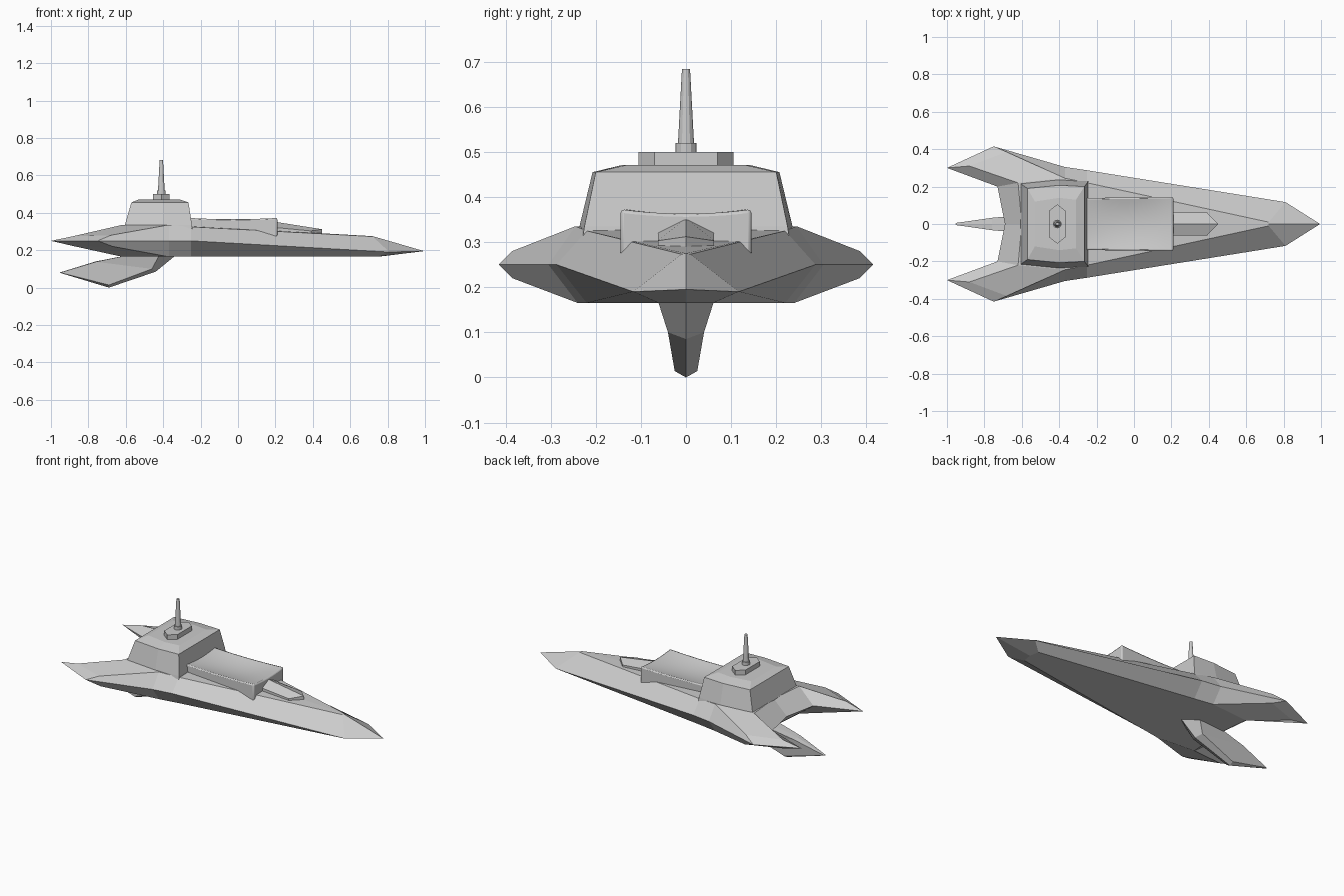
import bpy, bmesh, math
from mathutils import Vector

if "Cube" in bpy.data.objects:
    bpy.data.objects.remove(bpy.data.objects["Cube"])


def build(name, verts, faces, mirror=False):
    """Mesh from points; optionally mirrored and welded across y = 0."""
    bm = bmesh.new()
    for sign in ((1, -1) if mirror else (1,)):
        vs = [bm.verts.new((x, y * sign, z)) for x, y, z in verts]
        for f in faces:
            bm.faces.new([vs[i] for i in f])
    bmesh.ops.remove_doubles(bm, verts=bm.verts, dist=0.0005)
    bmesh.ops.recalc_face_normals(bm, faces=bm.faces)
    me = bpy.data.meshes.new(name)
    bm.to_mesh(me)
    bm.free()
    ob = bpy.data.objects.new(name, me)
    bpy.context.collection.objects.link(ob)
    return ob


def loft(name, rings):
    """Closed solid through rings with equal point counts."""
    n = len(rings[0])
    verts = [p for r in rings for p in r]
    faces = [tuple(range(n)), tuple(range(len(verts) - n, len(verts)))]
    for k in range(len(rings) - 1):
        for i in range(n):
            j = (i + 1) % n
            faces.append((k * n + i, k * n + j, k * n + n + j, k * n + n + i))
    return build(name, verts, faces)


# Hull: deck, chine and keel outlines (half), nose round to stern, with two aft prongs
deck = [(.72, 0, .275), (.72, .01, .273), (-.25, .22, .325), (-.37, .245, .335),
        (-.68, .385, .28), (-.88, .31, .275), (-.62, .22, .335), (-.6, 0, .335)]
chine = [(.995, 0, .195), (.81, .117, .19), (-.25, .287, .25), (-.37, .305, .25),
         (-.75, .415, .25), (-1, .30, .25), (-.73, .20, .25), (-.69, 0, .25)]
keel = [(.75, 0, .165), (.74, .06, .165), (-.25, .22, .165), (-.37, .24, .165),
        (-.67, .385, .22), (-.88, .31, .222), (-.62, .22, .165), (-.6, 0, .165)]
verts = deck + chine + keel + [(-.25, 0, .33), (-.25, 0, .165)]
faces = [(k + i, k + i + 1, k + i + 9, k + i + 8) for k in (0, 8) for i in range(7)]
for k, mid in ((0, 24), (16, 25)):
    faces += [(k, k + 1, k + 2, mid), (mid, k + 2, k + 3, k + 6, k + 7),
              (k + 3, k + 4, k + 5, k + 6)]
build("hull", verts, faces, mirror=True)


# Bridge tower: six-sided tapered rings
def tower_ring(back, yb, mid, ym, front, yf, z):
    return [(back, yb, z), (mid, ym, z), (front, yf, z),
            (front, -yf, z), (mid, -ym, z), (back, -yb, z)]


loft("bridge_tower", [
    tower_ring(-.612, .22, -.40, .243, -.242, .232, .29),
    tower_ring(-.605, .215, -.40, .236, -.246, .225, .335),
    tower_ring(-.57, .19, -.40, .207, -.265, .20, .455),
    tower_ring(-.53, .12, -.40, .14, -.31, .13, .471)])

# Mast base, collar and mast
MX = -.41
hexa = [(.045, .07), (0, .105), (-.045, .07), (-.045, -.07), (0, -.105), (.045, -.07)]
loft("mast_base", [[(MX + x, y, z) for x, y in hexa] for z in (.46, .50)])


def circle(r, z, n=12):
    return [(MX + r * math.cos(2 * math.pi * i / n),
             r * math.sin(2 * math.pi * i / n), z) for i in range(n)]


loft("mast_collar", [circle(.023, .495), circle(.023, .52)])
loft("mast", [circle(.018, .515), circle(.009, .683)])

# Deck housing: box with a saddle-shaped sagging roof and rounded edges
N = 10
x0, x1, hw = -.26, .21, .145
bm = bmesh.new()
bmesh.ops.create_grid(bm, x_segments=N, y_segments=N, size=1)
top = list(bm.faces)
for v in bm.verts:
    u, w = v.co.x, v.co.y
    sag = .009 * (1 - w * w) + .014 * (1 - u * u) * (1 - w * w) + .005 * (1 - u * u)
    v.co = Vector(((x0 + x1) / 2 + u * (x1 - x0) / 2, w * (hw - .003 * (1 - u)), .373 - sag))
ext = bmesh.ops.extrude_face_region(bm, geom=top)
for v in ext["geom"]:
    if isinstance(v, bmesh.types.BMVert):
        v.co.z = .255
bmesh.ops.recalc_face_normals(bm, faces=bm.faces)
me = bpy.data.meshes.new("deck_housing")
bm.to_mesh(me)
bm.free()
housing = bpy.data.objects.new("deck_housing", me)
bpy.context.collection.objects.link(housing)
bev = housing.modifiers.new("rounded_edges", 'BEVEL')
bev.width, bev.segments, bev.limit_method = .008, 2, 'ANGLE'
bev.angle_limit = math.radians(50)
bpy.context.view_layer.objects.active = housing
housing.select_set(True)
bpy.ops.object.shade_smooth_by_angle(angle=math.radians(40))

# Foredeck hatch: ridged wedge with a pointed front
build("foredeck_hatch",
      [(.19, 0, .353), (.19, .062, .322), (.39, .062, .303), (.45, 0, .312),
       (.19, 0, .26), (.19, .062, .26), (.39, .062, .26), (.45, 0, .26)],
      [(0, 1, 2, 3), (1, 5, 6, 2), (2, 6, 7, 3), (4, 5, 6, 7), (0, 1, 5, 4)][:4]
      , mirror=True)

# Swept fin below the hull: front ridge, flank and rear edge at three levels
fin = [(-.33, 0, .175), (-.42, .064, .175), (-.58, .05, .175),
       (-.44, 0, .085), (-.46, .04, .10), (-.76, .033, .138),
       (-.69, 0, .0), (-.69, .025, .014), (-.95, .006, .08)]
fin += [(-.58, 0, .175), (-.76, 0, .14), (-.955, 0, .08)]
build("belly_fin", fin,
      [(0, 1, 4, 3), (1, 2, 5, 4), (3, 4, 7, 6), (4, 5, 8, 7),
       (2, 9, 10, 5), (5, 10, 11, 8), (6, 7, 8, 11), (0, 1, 2, 9)], mirror=True)
